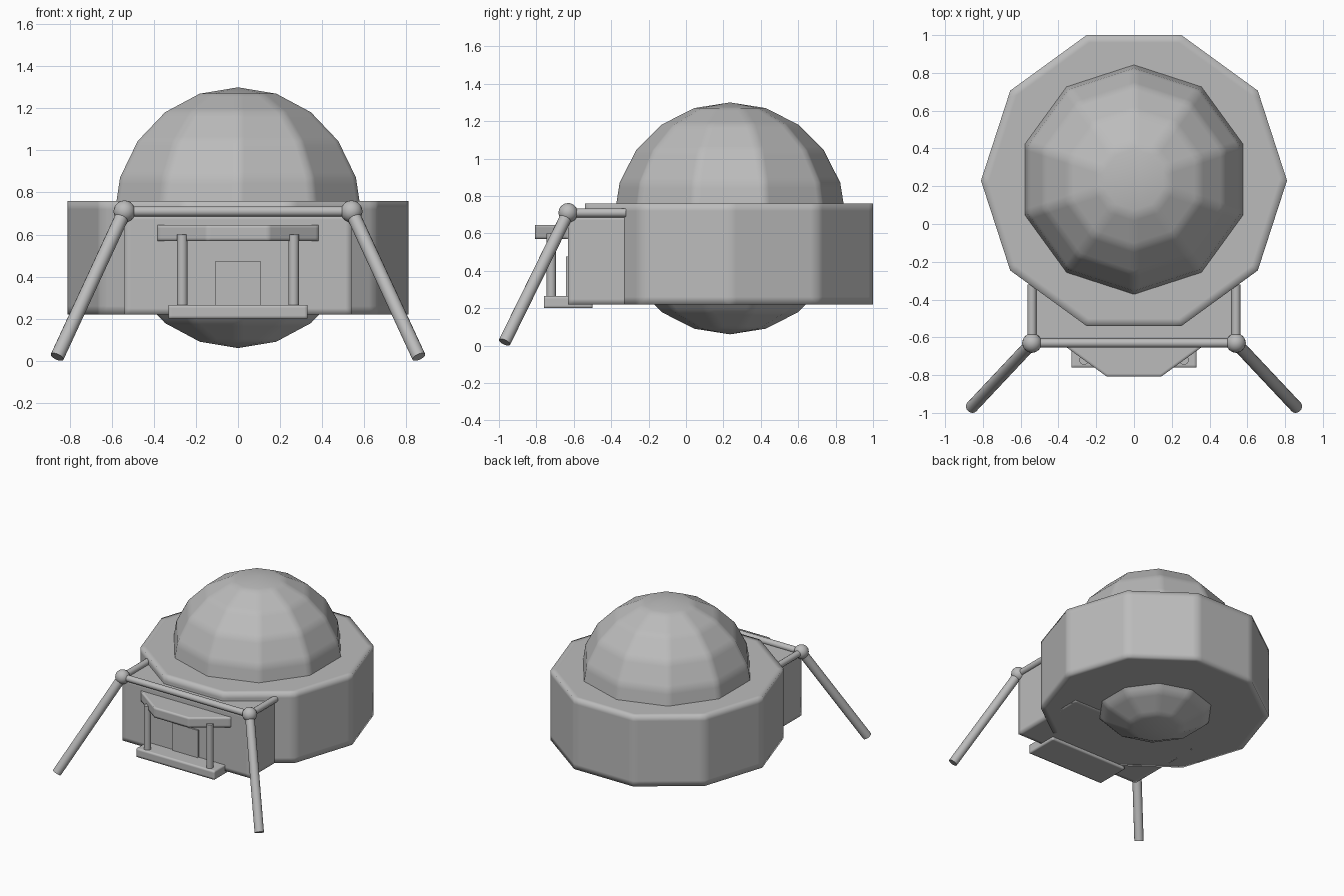
import bpy
import math
from mathutils import Vector

cube = bpy.data.objects.get("Cube")
if cube:
    bpy.data.objects.remove(cube, do_unlink=True)

grey = bpy.data.materials.new("plain_grey")
grey.use_nodes = True
GREY = (0.5, 0.5, 0.5, 1)
grey.diffuse_color = GREY
grey.node_tree.nodes["Principled BSDF"].inputs["Base Color"].default_value = GREY


def finish(name, soft=0):
    """Name the new object, colour it, and optionally soften its shading near edges."""
    ob = bpy.context.object
    ob.name = name
    ob.data.materials.append(grey)
    if soft:
        bpy.ops.object.shade_smooth()
        bev = ob.modifiers.new("soft_edges", 'BEVEL')
        bev.width = soft
        bev.segments = 2
        bev.profile = 1.0  # square profile keeps the outline crisp
        bev.limit_method = 'ANGLE'
        bev.angle_limit = math.radians(15)
    else:
        bpy.ops.object.shade_smooth_by_angle(angle=math.radians(40))
    return ob


def box(name, x, y0, y1, z0, z1, soft=0):
    bpy.ops.mesh.primitive_cube_add(size=1, location=(0, (y0 + y1) / 2, (z0 + z1) / 2))
    bpy.context.object.scale = (2 * x, y1 - y0, z1 - z0)
    bpy.ops.object.transform_apply(location=False, rotation=False, scale=True)
    return finish(name, soft)


def decagon(name, radius, y, z0, z1, soft):
    # Turned so that a corner points along x and a flat side faces front
    bpy.ops.mesh.primitive_cylinder_add(vertices=10, radius=radius, depth=z1 - z0,
                                        location=(0, y, (z0 + z1) / 2),
                                        rotation=(0, 0, math.pi / 2))
    return finish(name, soft)


def rod(name, a, b, radius):
    a, b = Vector(a), Vector(b)
    d = b - a
    bpy.ops.mesh.primitive_cylinder_add(vertices=16, radius=radius, depth=d.length,
                                        location=(a + b) / 2,
                                        rotation=d.to_track_quat('Z', 'Y').to_euler())
    return finish(name)


# Main hull and the faceted ball that pokes out above and below it
decagon("hull", 0.81, 0.23, 0.22, 0.76, 0.04)
bpy.ops.mesh.primitive_uv_sphere_add(segments=10, ring_count=10, radius=0.62,
                                     location=(0, 0.235, 0.68))
finish("dome", 0.03)

# Entrance block with door, awning and step
box("entrance_block", 0.54, -0.63, 0.0, 0.22, 0.70, 0.03)
box("door", 0.108, -0.642, -0.6, 0.25, 0.475)
decagon("awning", 0.47, -0.36, 0.57, 0.645, 0.015)
box("step", 0.33, -0.76, -0.5, 0.2, 0.265, 0.015)

# Frame: cross bar, then mirrored posts, joints, side bars and legs
rod("cross_bar", (-0.54, -0.63, 0.71), (0.54, -0.63, 0.71), 0.024)
for side, s in (("left", 1), ("right", -1)):
    joint = (s * 0.54, -0.63, 0.71)
    rod(side + "_post", (s * 0.265, -0.72, 0.25), (s * 0.265, -0.72, 0.6), 0.025)
    rod(side + "_side_bar", joint, (s * 0.54, -0.32, 0.71), 0.024)
    rod(side + "_leg", joint, (s * 0.86, -0.97, 0.018), 0.033)
    bpy.ops.mesh.primitive_uv_sphere_add(segments=16, ring_count=10, radius=0.052,
                                         location=joint)
    finish(side + "_joint")
